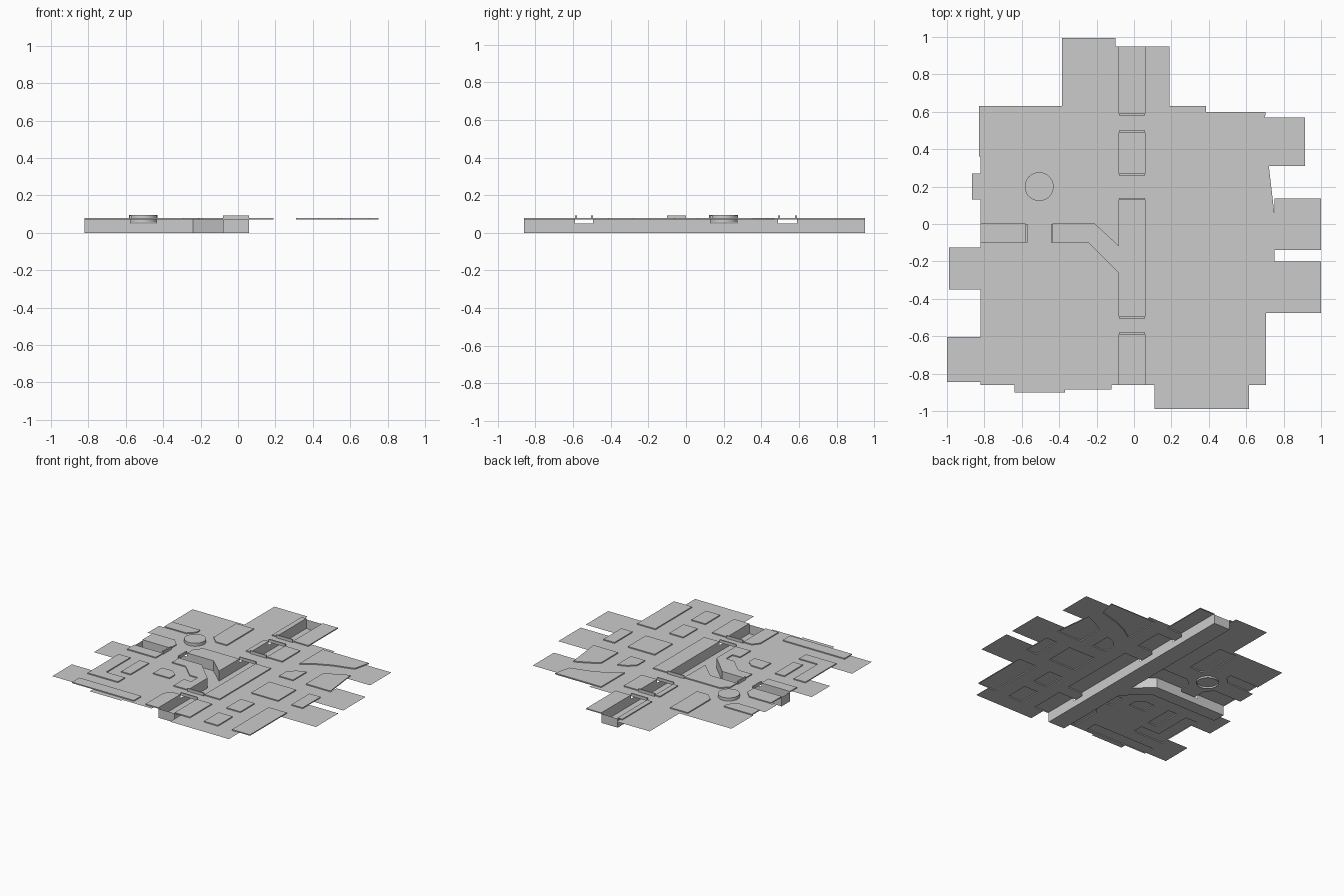
import bpy, bmesh
from math import cos, sin, radians
from mathutils import Vector
from mathutils.geometry import delaunay_2d_cdt

if "Cube" in bpy.data.objects:
    bpy.data.objects.remove(bpy.data.objects["Cube"])

ROAD, KERB, BED, UNDER, RAIL = 0.07, 0.078, 0.0, 0.05, 0.092
HUB = (-.507, .2)                     # roundabout centre
BANK_W, BANK_E = -.08, .06            # main canal sides
SPANS = [(-.86, -.59), (-.495, .13), (.27, .49), (.59, .95)]   # open canal lengths
plan = []                             # (kind, polygon)


def poly(kind, *p):
    area = sum(a[0] * b[1] - b[0] * a[1] for a, b in zip(p, p[1:] + p[:1]))
    plan.append((kind, p if area > 0 else p[::-1]))


def rect(kind, x0, x1, y0, y1):
    poly(kind, (x0, y0), (x1, y0), (x1, y1), (x0, y1))


# Road sheet: main square, then the plates sticking out north, south, west and east
rect("ground", -.82, .7, -.86, .6)
rect("ground", -.83, .385, .36, .63)
rect("ground", -.385, -.1, .6, .995)
rect("ground", -.12, .19, .6, .95)
rect("ground", .11, .615, -.99, -.86)
rect("ground", -.64, -.37, -.9, -.86)
rect("ground", -.37, -.12, -.885, -.86)
for x, y0, y1 in ((-1, -.845, -.605), (-.99, -.35, -.125), (-.865, .13, .27)):
    rect("ground", x, -.82, y0, y1)
for x0, x1, y0, y1 in ((.7, .75, -.47, .06), (.7, 1, -.475, -.2),
                       (.75, 1, -.14, .135), (.69, .915, .31, .57)):
    rect("ground", x0, x1, y0, y1)

# Main canal with a pavement on both banks, bridges in the gaps between spans
rect("canal", BANK_W, BANK_E, SPANS[0][0], SPANS[-1][1])
for y0, y1 in SPANS:
    rect("block", BANK_E, .19, y0, y1)
    rect("block", -.12, BANK_W, y0, y1)
for (_, y0), (y1, _) in zip(SPANS, SPANS[1:]):
    rect("bridge", BANK_W, BANK_E, y0, y1)
poly("block", (-.19, -.86), (BANK_W, -.86), (BANK_W, -.59), (-.15, -.59), (-.19, -.64))

# Side arm of the canal with its bridge and banks
poly("canal", (-.82, -.1), (-.24, -.1), (BANK_W, -.26), (BANK_W, -.12), (-.21, 0), (-.82, 0))
rect("bridge", -.58, -.435, -.1, 0)
poly("block", (-.21, 0), (BANK_W, -.12), (BANK_W, 0))
poly("block", (-.435, -.1), (-.435, -.185), (-.32, -.185), (-.21, -.29), (-.14, -.29),
     (BANK_W, -.26), (-.24, -.1))
rect("block", -.14, BANK_W, -.37, -.26)
rect("block", -.205, BANK_W, -.495, -.37)
rect("block", -.82, -.575, -.185, -.1)

# Four blocks around the roundabout, their corners cut by an octagonal road
for x0, x1, y0, y1 in ((-.82, -.58, .27, .365), (-.435, -.285, .27, .6),
                       (-.82, -.58, 0, .13), (-.435, BANK_W, 0, .13)):
    rect("block", x0, x1, y0, y1)
poly("road", *[(HUB[0] + .15 * cos(radians(a)), HUB[1] + .15 * sin(radians(a)))
               for a in (22.5 + 45 * i for i in range(8))])

# South-west buildings
for x0, x1, y0, y1 in ((-.82, -.72, -.67, -.29), (-.82, -.56, -.67, -.585),
                       (-.64, -.56, -.515, -.29), (-.82, -.29, -.86, -.77)):
    rect("block", x0, x1, y0, y1)
poly("block", (-.44, -.41), (-.3, -.41), (-.3, -.34), (-.35, -.3), (-.44, -.3))

# East buildings, the northern ones parted by a curving road
for x0, x1, y0, y1 in ((.31, .54, -.28, -.06), (.655, .75, -.28, -.06),
                       (.31, .43, -.585, -.41), (.31, .43, -.86, -.68),
                       (.55, .705, -.86, -.41), (.31, .43, .06, .3)):
    rect("block", x0, x1, y0, y1)
poly("block", (.31, .3), (.67, .3), (.675, .465), (.705, .595), (.31, .595))
poly("block", (.54, .06), (.75, .06), (.715, .36), (.54, .36))
poly("road", (.31, .15), (.36, .2), (.54, .27), (.63, .32), (.72, .36),
     (.69, .47), (.51, .42), (.4, .37), (.31, .31))

# Split the plan into triangles, each tagged with the areas that contain it
pts, faces = [], []
for _, p in plan:
    faces.append(list(range(len(pts), len(pts) + len(p))))
    pts += [Vector(c) for c in p]
verts, _, tris, _, _, origin = delaunay_2d_cdt(pts, [], faces, 1, 1e-4)
parts = {n: bmesh.new() for n in ("road_sheet", "raised_blocks", "canal", "bridge_decks")}


def face(part, *coords):
    bm = parts[part]
    bm.faces.new([bm.verts.new((verts[i].x, verts[i].y, z)) for i, z in coords])


height, owner = {}, {}
for n, tri in enumerate(tris):
    tags = {plan[i][0] for i in origin[n]}
    if not tags:
        continue
    z, part = ROAD, "road_sheet"
    if "canal" in tags:
        z, part = BED, "canal"
        if "bridge" in tags:
            face("bridge_decks", *[(i, ROAD) for i in tri])
    elif "block" in tags and "road" not in tags:
        z, part = KERB, "raised_blocks"
    height[n] = z
    face(part, *[(i, z) for i in tri])
    for a, b in zip(tri, list(tri[1:]) + [tri[0]]):
        owner[a, b] = n

# Vertical walls wherever the level changes, with low openings under the bridges
for (a, b), n in owner.items():
    z, other = height[n], owner.get((b, a))
    if other is None and z == BED:
        face("canal", (a, ROAD), (b, ROAD), (b, BED), (a, BED))
        continue
    low = ROAD if other is None else height[other]
    if z > low:
        top = UNDER if (low == BED and z == ROAD) else z
        face("canal" if low == BED else "raised_blocks", (b, top), (a, top), (a, low), (b, low))

for name, bm in parts.items():
    bmesh.ops.remove_doubles(bm, verts=bm.verts, dist=1e-5)
    bmesh.ops.dissolve_limit(bm, angle_limit=0.01, verts=bm.verts, edges=bm.edges)
    mesh = bpy.data.meshes.new(name)
    bm.to_mesh(mesh)
    bm.free()
    bpy.context.collection.objects.link(bpy.data.objects.new(name, mesh))


# Bridge railings along both edges of every bridge
def railing(x0, x1, y0, y1):
    bpy.ops.mesh.primitive_cube_add(
        size=1, location=((x0 + x1) / 2, (y0 + y1) / 2, (ROAD + RAIL) / 2))
    ob = bpy.context.object
    ob.name = "bridge_railing"
    ob.scale = (x1 - x0, y1 - y0, RAIL - ROAD)


for (_, y0), (y1, _) in zip(SPANS, SPANS[1:]):
    railing(BANK_W, BANK_E, y0, y0 + .01)
    railing(BANK_W, BANK_E, y1 - .01, y1)
for x in (-.58, -.445):
    railing(x, x + .01, -.1, 0)

# Roundabout drum, open underneath
bpy.ops.mesh.primitive_cylinder_add(vertices=32, radius=.077, depth=.038, location=(*HUB, .075))
drum = bpy.context.object
drum.name = "roundabout"
bm = bmesh.new()
bm.from_mesh(drum.data)
bmesh.ops.delete(bm, geom=[f for f in bm.faces if f.normal.z < -.9], context='FACES_ONLY')
bm.to_mesh(drum.data)
bm.free()
bpy.ops.object.shade_smooth_by_angle()
